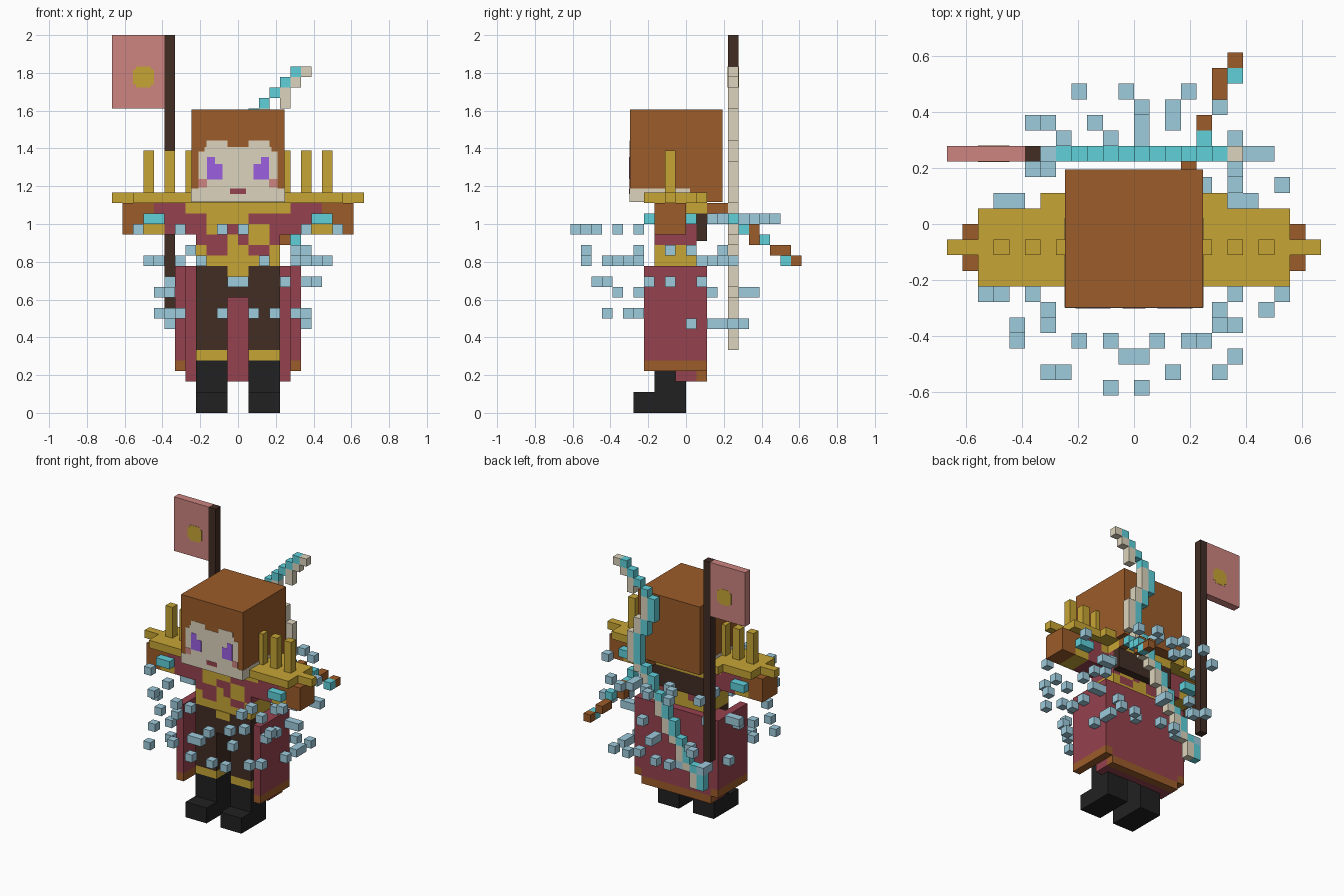
import bpy, bmesh

if "Cube" in bpy.data.objects:
    bpy.data.objects.remove(bpy.data.objects["Cube"])

U = 1 / 18  # one block


def material(name, r, g, b):
    m = bpy.data.materials.new(name)
    lin = [(c / 255 / 12.92 if c < 11 else ((c / 255 + 0.055) / 1.055) ** 2.4) for c in (r, g, b)]
    m.diffuse_color = (*lin, 1)
    m.use_nodes = True
    m.node_tree.nodes["Principled BSDF"].inputs["Base Color"].default_value = m.diffuse_color
    return m


BROWN = material("warm_brown", 156, 92, 42)
GOLD = material("gold", 199, 165, 53)
MAROON = material("maroon", 150, 66, 78)
PINK = material("pink", 205, 133, 128)
BEIGE = material("beige", 220, 212, 189)
PURPLE = material("purple", 155, 95, 224)
DARK = material("dark_brown", 66, 45, 36)
BLACK = material("black", 33, 33, 33)
CYAN = material("cyan", 96, 208, 218)
BLUE = material("light_blue", 158, 203, 220)


def build(name, mat, boxes, mirror=False):
    """One object from boxes (x0, x1, y0, y1, z0, z1) in block units."""
    bm = bmesh.new()
    if mirror:
        boxes = boxes + [(-b[1], -b[0], *b[2:]) for b in boxes]
    for x0, x1, y0, y1, z0, z1 in boxes:
        vs = bmesh.ops.create_cube(bm, size=1)["verts"]
        for v in vs:
            v.co = ((x1 if v.co.x > 0 else x0) * U,
                    (y1 if v.co.y > 0 else y0) * U,
                    (z1 if v.co.z > 0 else z0) * U)
    me = bpy.data.meshes.new(name)
    bm.to_mesh(me)
    bm.free()
    me.materials.append(mat)
    ob = bpy.data.objects.new(name, me)
    bpy.context.collection.objects.link(ob)
    return ob


def cells(points):
    return [(x, x + 1, y, y + 1, z, z + 1) for x, y, z in points]


# Boots, boot cuffs and trousers
build("boots", BLACK, [(1, 4, -5, 0, 0, 2), (1, 4, -3, 0, 2, 5)], True)
build("boot_cuffs", GOLD, [(1, 4, -3, 0, 5, 6)], True)
build("trouser_legs", DARK, [(1, 4, -3, 0, 6, 11)], True)
build("hips", DARK, [(-4, 4, -3, 0, 11, 14)])
build("buckle", GOLD, [(-1, 1, -3.1, -3, 13, 14)])

# Coat skirt: side panels, inner layer and back panel with brown hems
build("skirt_sides", MAROON, [(5, 6, -4, 2, 5, 14), (4, 5, -1, 0, 3, 14)], True)
build("skirt_side_hems", BROWN, [(5, 6, -4, 2, 4, 5)], True)
build("skirt_back", MAROON, [(-5, 5, 0, 1, 3, 14), (-5, 5, 1, 2, 4, 14)])
build("skirt_back_hem", BROWN, [(-5, 5, 1, 2, 3, 4)])

# Torso in checkered rows, from the waist upwards
rows = ["GGGGGGGG", "GMMGGMMG", "MMMGMGGM", "MGGMMGGM", "MGGGGMMM", "GGGGGGGG"]
for letter, mat, name in (("G", GOLD, "torso_gold"), ("M", MAROON, "torso_maroon")):
    build(name, mat, [(i - 4, i - 3, -3, 1, 14 + k, 15 + k)
                      for k, row in enumerate(rows) for i, c in enumerate(row) if c == letter])
build("back_plate", DARK, [(-4, 4, 1, 2, 16.4, 19)])
build("back_collar", GOLD, [(-4, 4, 1, 2, 19, 20)])

# Arms held sideways
build("sleeves", MAROON, [(4, 7, -3, 0, 17, 19), (5, 8, -3, 0, 19, 20)], True)
build("collar_ends", GOLD, [(4, 5, -3, 0, 19, 20)], True)
build("cuffs", GOLD, [(7, 9, -3, 0, 17, 18)], True)
build("bracers", CYAN, [(7, 9, -4, 1, 18, 19)], True)
build("hands", BROWN, [(9, 11, -3, 0, 17, 20), (8, 9, -3, 0, 19, 20)], True)

# Shoulder armour with spikes
build("shoulder_plate", GOLD, [(-6, 6, -4, 2, 20, 21)])
build("shoulder_wings", GOLD, [(6, 10, -4, 1, 20, 21), (10, 12, -2, -1, 20, 21)], True)
build("shoulder_spikes", GOLD, [(x, x + 1, -2, -1, 21, 25) for x in (4, 6, 8)], True)

# Head with painted face plates
H, F = 4.43, -5.35
build("head", BROWN, [(-H, H, F, 3.5, 20.1, 28.93)])
build("face", BEIGE, [(-H, H, F - .03, F, 20.1, 21.4), (-3.75, 3.75, F - .03, F, 21.4, 24.9),
                      (-3.2, 3.2, F - .03, F, 24.9, 25.35)])
build("brow_skin", BEIGE, [(1, 3, F - .03, F, 25.35, 25.95)], True)
build("jaw_sides", BEIGE, [(H, H + .03, F, 0.4, 20.1, 21.4)], True)
build("eyes", PURPLE, [(2.2, 2.95, F - .06, F, 22.25, 24.4), (1.5, 2.2, F - .06, F, 22.25, 23.7)], True)
build("cheeks", PINK, [(2.95, 3.75, F - .06, F, 21.5, 22.3)], True)
build("mouth", MAROON, [(-.75, .75, F - .06, F, 20.85, 21.4)])

# Banner
build("banner_pole", DARK, [(-7, -6, 4, 5, 10, 36)])
build("banner", PINK, [(-12, -7, 4, 5, 29, 36)])
build("banner_emblem", GOLD, [(-10, -8, y, y + .03, 31.3, 32.7) for y in (3.97, 5)]
      + [(-9.7, -8.3, y, y + .03, a, a + .3) for y in (3.97, 5) for a in (31, 32.7)])

# Wavy blade on the back: left edge per level, from the lower tip upwards
edge = [-6, -6, -5, -4, -4, -3, -2, -2, -1, -1, 0, 1, 1, 2, 3,
        3, 3, 3, 2, 2, 1, 1, 1, 2, 3, 4, 5]
build("blade_edge", CYAN, cells([(x, 4, 6 + k) for k, x in enumerate(edge)]))
build("blade_core", BEIGE, cells([(x + 1 + (k == 23), 4, 6 + k) for k, x in enumerate(edge)]))

# Curved handle trailing behind
build("handle_wood", BROWN, cells([(3, 2, 19), (3, 3, 19), (4, 6, 17), (4, 6, 16),
                                   (5, 8, 15), (5, 9, 15), (6, 10, 14)]))
build("handle_trim", CYAN, cells([(4, 4, 18), (4, 5, 17), (5, 7, 16), (6, 9, 14)]))


# Floating motes, one object per height
def motes(z, spots):
    build(f"motes_level_{z}", BLUE, cells([(x, y, z) for x, y in spots]))


motes(8, [(-6, 4), (-6, 3), (4, 5), (6, 5), (6, 3), (6, 2), (6, 0), (-7, 0), (3, 4),
          (0, 5), (-2, 5), (-3, 4)])
motes(9, [(-8, -8), (-2, -8), (1, -8), (3, -8), (-6, -6), (5, -6), (6, -5), (-7, -5)])
motes(11, [(-8, -7), (-7, -5), (0, 5), (0, 6), (-5, 5), (-6, 6), (4, 2)])
motes(12, [(-1, -9), (0, -9), (4, -8), (7, 1), (6, 1), (6, -4), (6, -2), (-7, -2)])
motes(14, [(-4, -8), (2, -10), (5, -7), (8, -6), (-9, -5), (-9, 1), (-8, 1),
           (-6, 3), (6, 2), (7, 4), (8, 4)])
motes(15, [(-5, -10), (5, -10), (6, -5), (6, -2), (6, 0), (6, 3)])
motes(17, [(-2, -11), (0, -11), (-6, -10), (6, -9), (-6, -7), (6, -7), (-10, -5), (9, -5)])
motes(18, [(9, 2), (-7, 3), (-2, 5), (-7, 6), (-3, 6), (2, 6), (0, 7), (2, 7), (5, 7),
           (-4, 8), (-1, 8), (3, 8)])
